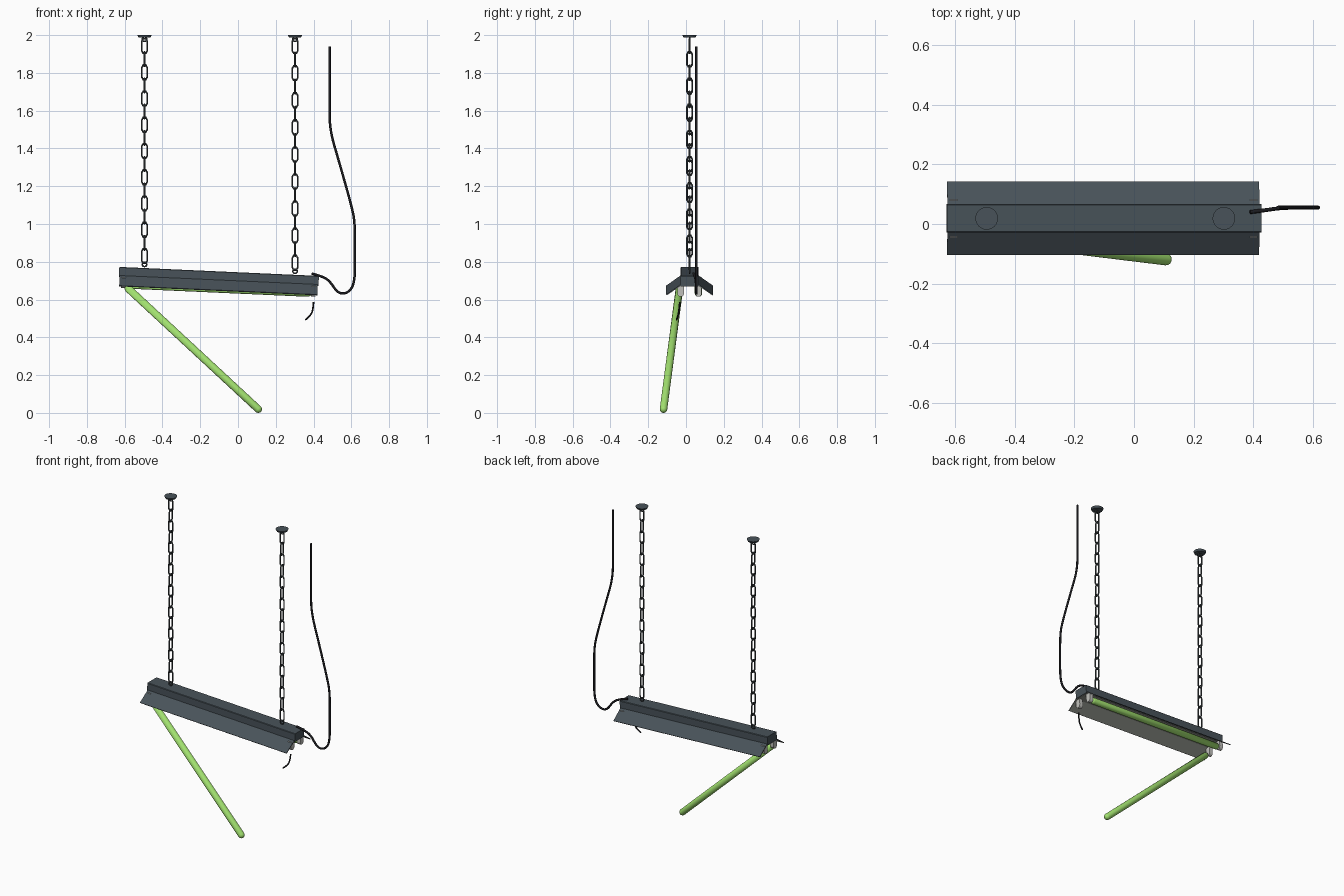
import bpy, bmesh, math
from mathutils import Matrix, Vector

if "Cube" in bpy.data.objects:
    bpy.data.objects.remove(bpy.data.objects["Cube"])


def material(name, rgb):
    m = bpy.data.materials.new(name)
    m.diffuse_color = (*rgb, 1)
    m.use_nodes = True
    m.node_tree.nodes["Principled BSDF"].inputs["Base Color"].default_value = m.diffuse_color
    return m


STEEL = material("dark_steel", (0.065, 0.085, 0.10))
INNER = material("reflector_grey", (0.30, 0.31, 0.28))
SOCKET = material("socket_grey", (0.55, 0.55, 0.52))
GREEN = material("green_glow", (0.36, 0.75, 0.16))
CHAIN = material("chain_metal", (0.05, 0.06, 0.065))
BLACK = material("black_rubber", (0.012, 0.012, 0.015))

# The whole lamp body is tilted, right end lower
TILT = Matrix.Translation((-0.10, 0.019, 0.749)) @ Matrix.Rotation(0.045, 4, 'Y')
HALF = 0.525


def finish(bm, name, mat, matrix=Matrix(), smooth=False):
    bmesh.ops.recalc_face_normals(bm, faces=bm.faces)
    me = bpy.data.meshes.new(name)
    bm.to_mesh(me)
    bm.free()
    me.transform(matrix)
    me.materials.append(mat)
    ob = bpy.data.objects.new(name, me)
    bpy.context.collection.objects.link(ob)
    if smooth:
        me.shade_smooth()
    return ob


def extrude_x(name, profile, x0, x1, mat):
    """Closed (y, z) profile extruded along the lamp."""
    bm = bmesh.new()
    f = bm.faces.new([bm.verts.new((x0, y, z)) for y, z in profile])
    r = bmesh.ops.extrude_face_region(bm, geom=[f])
    bmesh.ops.translate(bm, vec=(x1 - x0, 0, 0),
                        verts=[v for v in r['geom'] if isinstance(v, bmesh.types.BMVert)])
    return finish(bm, name, mat, TILT)


def wire(name, paths, radius, mat, cyclic=False, kind='POLY'):
    """Round wire along one or more paths, as a mesh."""
    cu = bpy.data.curves.new(name, 'CURVE')
    cu.dimensions = '3D'
    cu.bevel_depth = radius
    cu.bevel_resolution = 2
    cu.use_fill_caps = True
    cu.resolution_u = 6
    for pts in paths:
        s = cu.splines.new(kind)
        s.points.add(len(pts) - 1)
        for p, co in zip(s.points, pts):
            p.co = (*co, 1)
        s.use_cyclic_u = cyclic
        if kind == 'NURBS':
            s.order_u = 3
            s.use_endpoint_u = True
    cu.materials.append(mat)
    ob = bpy.data.objects.new(name, cu)
    bpy.context.collection.objects.link(ob)
    bpy.ops.object.select_all(action='DESELECT')
    ob.select_set(True)
    bpy.context.view_layer.objects.active = ob
    bpy.ops.object.convert(target='MESH')
    bpy.ops.object.shade_smooth_by_angle(angle=math.radians(50))


def tube(name, a, b, r):
    """Glow tube with rounded ends; a and b are the end-sphere centres."""
    a, b = Vector(a), Vector(b)
    bm = bmesh.new()
    bmesh.ops.create_uvsphere(bm, u_segments=20, v_segments=10, radius=r)
    # cut at the equator and pull the halves apart
    length = (b - a).length
    bmesh.ops.bisect_plane(bm, geom=bm.verts[:] + bm.edges[:] + bm.faces[:],
                           plane_co=(0, 0, 0), plane_no=(0, 0, 1))
    ring = [e for e in bm.edges if all(abs(v.co.z) < 1e-5 for v in e.verts)]
    bmesh.ops.split_edges(bm, edges=ring)
    for f in bm.faces:
        f.tag = f.calc_center_median().z > 0
    for v in {v for f in bm.faces if f.tag for v in f.verts}:
        v.co.z += length
    bmesh.ops.bridge_loops(bm, edges=[e for e in bm.edges if e.is_boundary])
    rot = (b - a).to_track_quat('Z', 'Y').to_matrix().to_4x4()
    finish(bm, name, GREEN, Matrix.Translation(a) @ rot, smooth=True)


# Channel box with end plates
box = [(-0.048, -0.054), (-0.048, -0.003), (-0.045, 0), (0.045, 0), (0.048, -0.003), (0.048, -0.054)]
extrude_x("housing_channel", box, -HALF, HALF, STEEL)
for side, s in (("left", -1), ("right", 1)):
    extrude_x(f"end_plate_{side}", box, s * HALF, s * (HALF + 0.004), STEEL)

# Sloping wings, with a pale lining underneath
for side, s in (("front", -1), ("back", 1)):
    extrude_x(f"reflector_wing_{side}",
              [(s * 0.046, -0.044), (s * 0.124, -0.099), (s * 0.122, -0.102), (s * 0.046, -0.048)],
              -HALF, HALF, STEEL)
    extrude_x(f"wing_lining_{side}",
              [(s * 0.046, -0.048), (s * 0.122, -0.102), (s * 0.120, -0.103), (s * 0.045, -0.051)],
              -HALF, HALF, INNER)
extrude_x("channel_lining", [(-0.047, -0.054), (0.047, -0.054), (0.047, -0.056), (-0.047, -0.056)],
          -HALF, HALF, INNER)

# Tube sockets with rounded lower ends
for yname, y in (("front", -0.047), ("back", 0.047)):
    prof = [(y - 0.017, -0.054), (y + 0.017, -0.054)]
    prof += [(y + 0.017 * math.cos(t), -0.094 - 0.017 * math.sin(t))
             for t in (math.pi * i / 8 for i in range(9))]
    for xname, x in (("left", -0.504), ("right", 0.504)):
        extrude_x(f"socket_{yname}_{xname}", prof, x - 0.012, x + 0.012, SOCKET)

# One tube in place, one fallen out at its right end
tube("fixed_tube", TILT @ Vector((-0.474, 0.047, -0.093)), TILT @ Vector((0.474, 0.047, -0.093)), 0.02)
tube("fallen_tube", (-0.58, -0.035, 0.657), (0.107, -0.119, 0.02), 0.02)


# Chains, eyes and ceiling discs
def link_path(x, z, face):
    w, h = 0.014, 0.039
    q = [(w, h - 0.013), (w * 0.5, h), (-w * 0.5, h), (-w, h - 0.013)]
    q += [(-u, -v) for u, v in q]
    return [(x + u, 0.019, z + v) if face else (x, 0.019 + u, z + v) for u, v in q]


for side, x, bottom in (("left", -0.495, 0.831), ("right", 0.302, 0.795)):
    step = (1.942 - bottom) / 16
    wire(f"chain_{side}", [link_path(x, 1.942 - i * step, i % 2 == 0) for i in range(17)],
         0.0045, CHAIN, cyclic=True)
    eyes = [[(x + 0.012 * math.cos(t), 0.019, z + 0.012 * math.sin(t))
             for t in (math.tau * i / 12 for i in range(12))] for z in (1.979, bottom - 0.045)]
    wire(f"chain_eyes_{side}", eyes, 0.004, CHAIN, cyclic=True)
    bm = bmesh.new()
    bmesh.ops.create_cone(bm, cap_ends=True, segments=24, radius1=0.032, radius2=0.038, depth=0.012)
    finish(bm, f"ceiling_disc_{side}", STEEL, Matrix.Translation((x, 0.019, 1.994)))

# Power cable with a drooping loop
wire("power_cable", [[(0.485, 0.055, 1.94), (0.485, 0.055, 1.65), (0.485, 0.055, 1.50),
                      (0.535, 0.055, 1.33), (0.60, 0.055, 1.10), (0.619, 0.055, 1.01),
                      (0.619, 0.055, 0.85), (0.619, 0.055, 0.69), (0.585, 0.055, 0.635),
                      (0.53, 0.055, 0.63), (0.485, 0.053, 0.70), (0.44, 0.046, 0.725),
                      (0.39, 0.04, 0.738)]], 0.0065, BLACK, kind='NURBS')

# Loose wire below the empty socket
wire("loose_wire", [[(0.40, -0.033, 0.587), (0.398, -0.036, 0.55), (0.385, -0.042, 0.515),
                     (0.357, -0.05, 0.493)]], 0.0045, BLACK, kind='NURBS')
